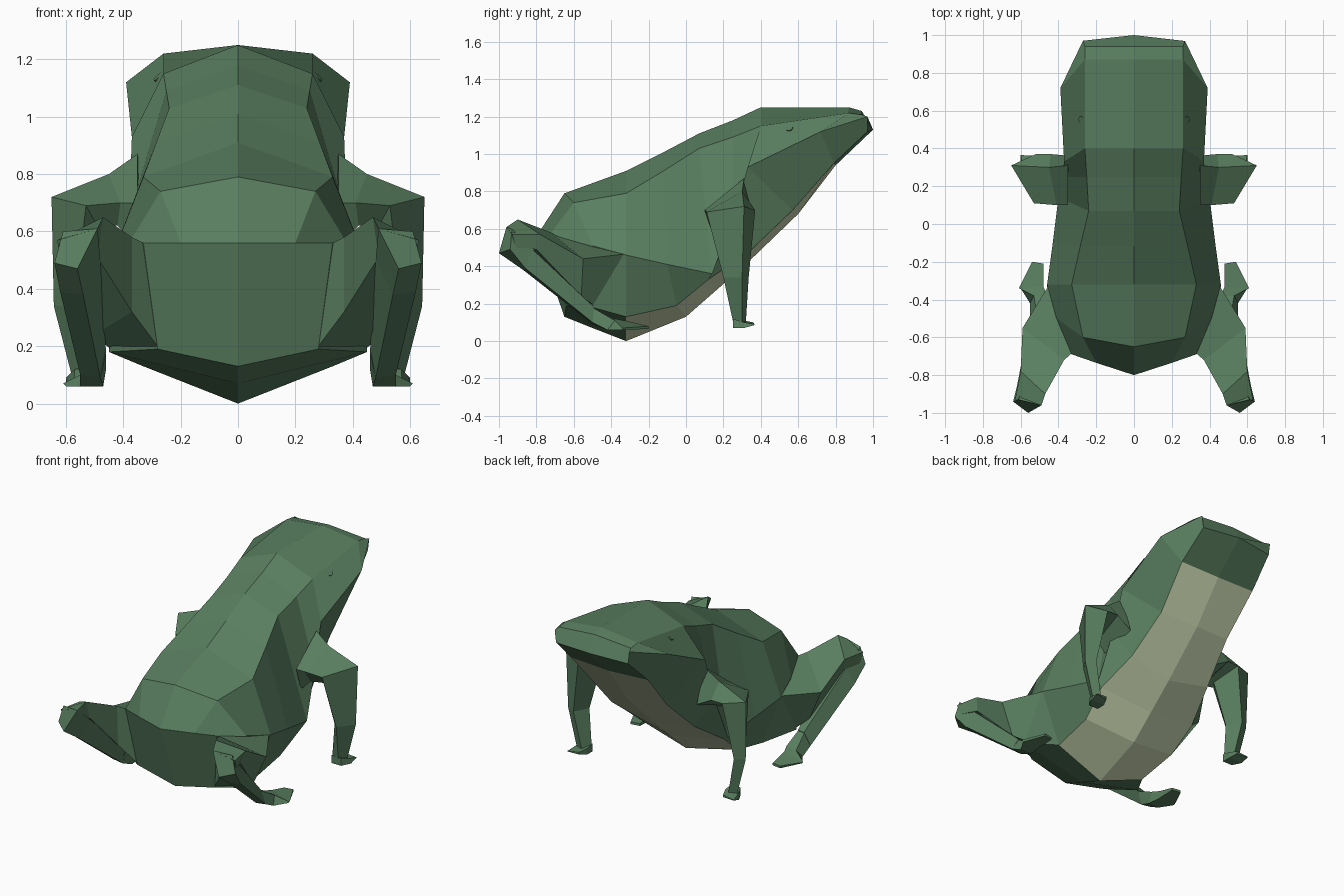
import bpy, bmesh, math
from mathutils import Vector
from mathutils.bvhtree import BVHTree


def material(name, col):
    m = bpy.data.materials.new(name)
    m.diffuse_color = (*col, 1)
    return m


green = material("frog green", (0.10, 0.21, 0.115))
tan = material("belly tan", (0.60, 0.69, 0.45))


def finish(name, bm, mats):
    me = bpy.data.meshes.new(name)
    bm.to_mesh(me)
    for m in mats:
        me.materials.append(m)
    ob = bpy.data.objects.new(name, me)
    bpy.context.collection.objects.link(ob)
    return ob


def loft(bm, rings, side, closed=True):
    """Skin a row of cross-sections, capping both ends."""
    vs = [[bm.verts.new((p[0] * side, p[1], p[2])) for p in r] for r in rings]
    n = len(rings[0])
    faces = {}
    for i in range(len(vs) - 1):
        for j in range(n if closed else n - 1):
            k = (j + 1) % n
            faces[i, j] = bm.faces.new((vs[i][j], vs[i][k], vs[i + 1][k], vs[i + 1][j]))
    bm.faces.new(vs[0])
    bm.faces.new(vs[-1])
    return faces


# Body and head: half sections from nose to rump
# (spine y,z), (ridge x,y,z), (widest x,y,z), (belly edge x,y,z), (keel y,z)
sections = [
    ((.94, 1.23), (.26, .94, 1.21), (.27, .97, 1.20), (.26, .97, 1.12), (1.0, 1.13)),
    ((.87, 1.25), (.26, .87, 1.22), (.39, .72, 1.12), (.28, .79, .95), (.80, .94)),
    ((.40, 1.25), (.26, .40, 1.15), (.37, .33, .93), (.26, .57, .70), (.60, .68)),
    ((.25, 1.18), (.25, .25, 1.09), (.38, .25, .65), (.30, .34, .48), (.33, .42)),
    ((.07, 1.11), (.24, .07, 1.03), (.40, .14, .36), (.36, .12, .33), (.16, .27)),
    ((-.12, 1.01), (.285, -.12, .91), (.43, -.10, .41), (.34, -.05, .19), (.0, .13)),
    ((-.32, .91), (.33, -.32, .79), (.46, -.32, .46), (.33, -.32, .13), (-.32, .0)),
    ((-.65, .79), (.27, -.60, .74), (.41, -.50, .51), (.45, -.50, .18), (-.50, .07)),
    ((-.80, .56), (.20, -.735, .56), (.33, -.69, .56), (.28, -.64, .19), (-.65, .13)),
]
rings = [[(0, *s[0]), s[1], s[2], s[3], (0, *s[4])] for s in sections]
bm = bmesh.new()
for side in (1, -1):
    faces = loft(bm, rings, side, closed=False)
    for (i, j), f in faces.items():
        if j == 3 and 1 <= i <= 5:      # belly strip
            f.material_index = 1
bmesh.ops.remove_doubles(bm, verts=bm.verts, dist=0.0005)
bmesh.ops.recalc_face_normals(bm, faces=bm.faces)
tree = BVHTree.FromBMesh(bm)
finish("body", bm, [green, tan])

thigh = [
    [(.33, -.685, .56), (.455, -.33, .465), (.445, -.49, .19), (.28, -.64, .20)],
    [(.37, -.72, .58), (.59, -.55, .44), (.50, -.56, .24), (.37, -.71, .32)],
    [(.47, -.90, .65), (.60, -.78, .57), (.58, -.80, .49), (.49, -.83, .51)],
    [(.49, -.96, .61), (.63, -.93, .57), (.62, -.91, .50), (.51, -.90, .50)],
]
shin = [
    [(.49, -.96, .61), (.61, -.93, .60), (.64, -.94, .49), (.56, -1.0, .47)],
    [(.48, -.83, .50), (.58, -.82, .49), (.62, -.86, .39), (.54, -.87, .38)],
    [(.46, -.50, .18), (.51, -.49, .18), (.55, -.50, .10), (.48, -.50, .09)],
]
hind_foot = [
    [(.46, -.51, .18), (.51, -.50, .18), (.55, -.50, .10), (.48, -.50, .09)],
    [(.46, -.38, .12), (.53, -.38, .11), (.55, -.42, .06), (.47, -.42, .06)],
    [(.48, -.33, .11), (.61, -.34, .07), (.60, -.34, .06), (.48, -.34, .06)],
    [(.48, -.21, .08), (.54, -.20, .08), (.54, -.20, .065), (.48, -.21, .065)],
]
upper_arm = [
    [(.35, .31, .87), (.35, .10, .70), (.35, .15, .55), (.33, .36, .64)],
    [(.45, .30, .80), (.41, .10, .70), (.42, .15, .62), (.44, .37, .70)],
    [(.65, .31, .72), (.53, .11, .69), (.51, .18, .62), (.52, .37, .70)],
]
forearm = [
    [(.65, .31, .72), (.53, .11, .69), (.46, .20, .66), (.52, .37, .70)],
    [(.642, .30, .34), (.57, .20, .34), (.53, .24, .34), (.58, .335, .34)],
    [(.58, .30, .10), (.55, .25, .11), (.50, .26, .11), (.53, .32, .10)],
]
front_foot = [
    [(.50, .25, .12), (.57, .25, .12), (.57, .25, .07), (.50, .25, .07)],
    [(.50, .31, .11), (.59, .31, .10), (.60, .31, .07), (.50, .31, .07)],
    [(.52, .36, .10), (.60, .365, .09), (.60, .365, .085), (.52, .36, .085)],
]

# Limbs, mirrored left and right
for label, side in (("right", 1), ("left", -1)):
    for name, parts in (("hind_leg", (thigh, shin, hind_foot)),
                        ("front_leg", (upper_arm, forearm, front_foot))):
        bm = bmesh.new()
        for part in parts:
            loft(bm, part, side)
        bmesh.ops.recalc_face_normals(bm, faces=bm.faces)
        finish(f"{label}_{name}", bm, [green])

    # Eye: thin disc lying on the head, same green as the skin
    loc, nor, _, _ = tree.find_nearest(Vector((.30 * side, .55, 1.15)))
    bm = bmesh.new()
    bmesh.ops.create_cone(bm, cap_ends=True, segments=10, radius1=.02, radius2=.02, depth=.006)
    ob = finish(f"{label}_eye", bm, [green])
    ob.location = loc
    ob.rotation_euler = nor.to_track_quat('Z', 'Y').to_euler()
